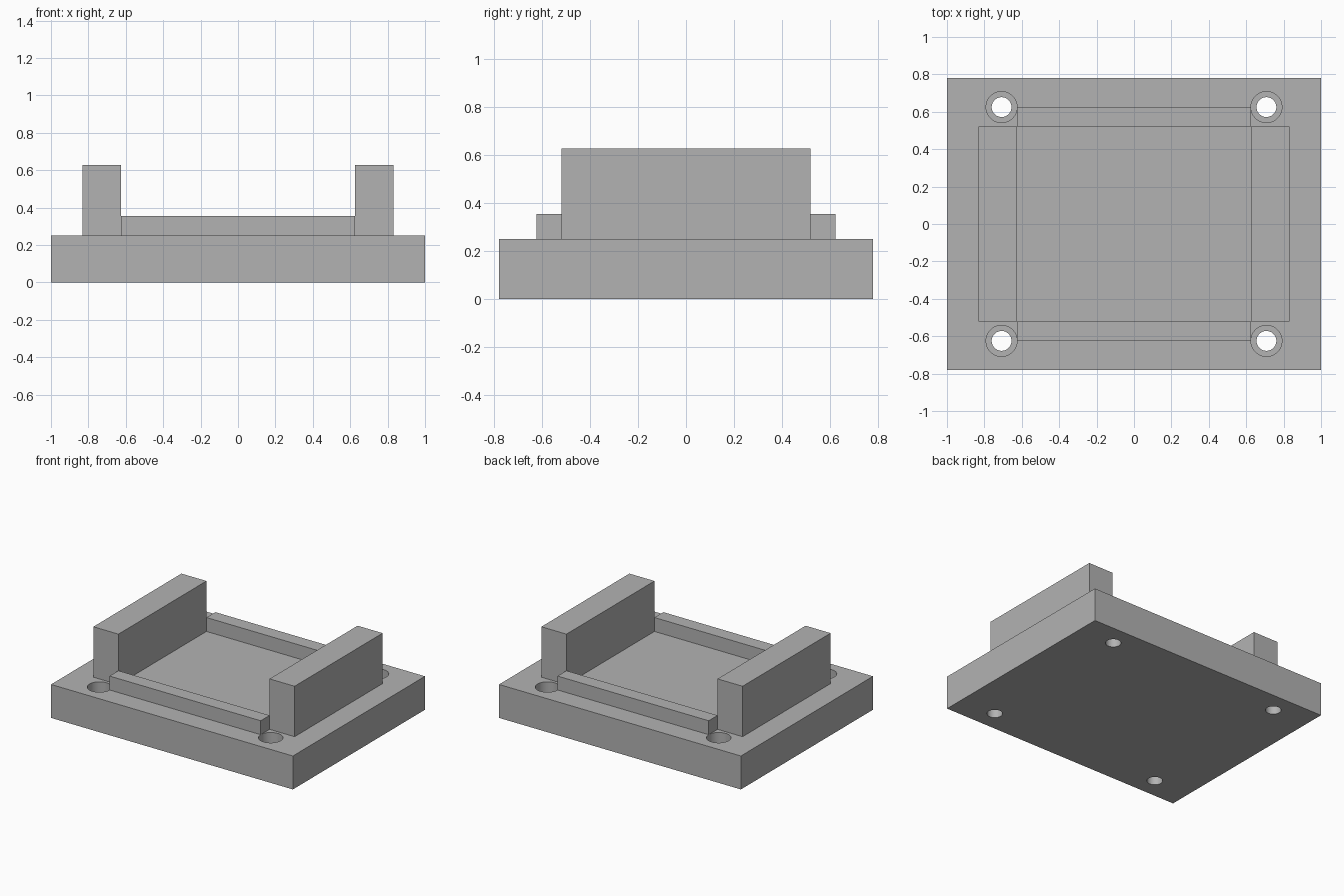
import bpy
from math import radians

cube = bpy.data.objects.get("Cube")
if cube:
    bpy.data.objects.remove(cube, do_unlink=True)

# Single material
grey = bpy.data.materials.new("mid_grey")
grey.use_nodes = True
colour = (0.45, 0.45, 0.45, 1.0)
grey.diffuse_color = colour
grey.node_tree.nodes["Principled BSDF"].inputs["Base Color"].default_value = colour

BASE_TOP = 0.25
WALL_IN, WALL_OUT, WALL_Y, WALL_TOP = 0.625, 0.832, 0.52, 0.627
RAIL_OUT, RAIL_TOP = 0.625, 0.354
HOLE_X, HOLE_Y = 0.708, 0.625
BORE_DEPTH = 0.12


def box(name, low, high):
    """Box spanning two opposite corners."""
    centre = [(a + b) / 2 for a, b in zip(low, high)]
    bpy.ops.mesh.primitive_cube_add(size=1, location=centre)
    obj = bpy.context.object
    obj.name = name
    obj.scale = [b - a for a, b in zip(low, high)]
    bpy.ops.object.transform_apply(location=False, rotation=False, scale=True)
    obj.data.materials.append(grey)
    return obj


def drill(target, x, y, radius, bottom, top):
    """Cut a round hole into the target."""
    bpy.ops.mesh.primitive_cylinder_add(
        vertices=48, radius=radius, depth=top - bottom,
        location=(x, y, (top + bottom) / 2))
    cutter = bpy.context.object
    cutter.name = "hole_cutter"
    cutter.hide_render = True
    cutter.data.materials.append(grey)
    cut = target.modifiers.new("hole", 'BOOLEAN')
    cut.operation = 'DIFFERENCE'
    cut.solver = 'EXACT'
    cut.object = cutter
    bpy.context.view_layer.objects.active = target
    bpy.ops.object.modifier_apply(modifier=cut.name)
    bpy.data.objects.remove(cutter, do_unlink=True)


# Base plate with four counterbored screw holes
base = box("base_plate", (-1, -0.78, 0), (1, 0.78, BASE_TOP))
for sx in (-1, 1):
    for sy in (-1, 1):
        x, y = sx * HOLE_X, sy * HOLE_Y
        drill(base, x, y, 0.083, BASE_TOP - BORE_DEPTH, BASE_TOP + 0.1)
        drill(base, x, y, 0.053, -0.1, BASE_TOP)
bpy.ops.object.select_all(action='DESELECT')
base.select_set(True)
bpy.context.view_layer.objects.active = base
bpy.ops.object.shade_smooth_by_angle(angle=radians(30))

# Tall side walls
for side, s in (("left", 1), ("right", -1)):
    x0, x1 = sorted((s * WALL_IN, s * WALL_OUT))
    box(side + "_wall", (x0, -WALL_Y, BASE_TOP), (x1, WALL_Y, WALL_TOP))

# Low front and back rails between the walls
for side, s in (("front", -1), ("back", 1)):
    y0, y1 = sorted((s * WALL_Y, s * RAIL_OUT))
    box(side + "_rail", (-WALL_IN, y0, BASE_TOP), (WALL_IN, y1, RAIL_TOP))
